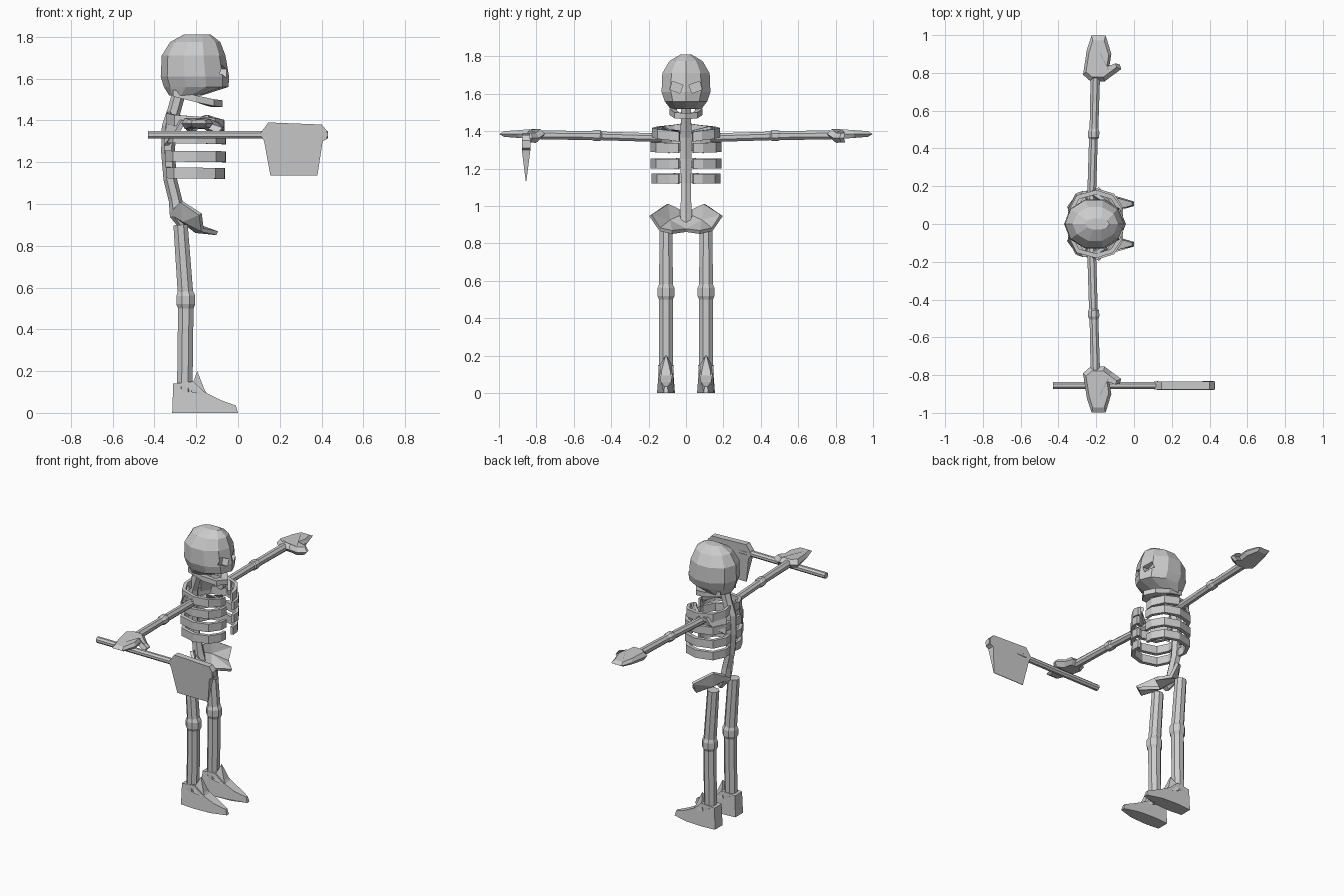
import bpy, bmesh, math
from mathutils import Vector

if "Cube" in bpy.data.objects:
    bpy.data.objects.remove(bpy.data.objects["Cube"])

bone = bpy.data.materials.new("bone_grey")
bone.diffuse_color = (0.6, 0.6, 0.6, 1)
bone.use_nodes = True
bone.node_tree.nodes["Principled BSDF"].inputs["Base Color"].default_value = bone.diffuse_color


def finish(name, verts, faces):
    me = bpy.data.meshes.new(name)
    me.from_pydata([tuple(v) for v in verts], [], faces)
    bm = bmesh.new()
    bm.from_mesh(me)
    bmesh.ops.recalc_face_normals(bm, faces=bm.faces)
    bm.to_mesh(me)
    bm.free()
    me.materials.append(bone)
    ob = bpy.data.objects.new(name, me)
    bpy.context.collection.objects.link(ob)
    return ob


def loft(name, rings):
    """Skin equal-length rings and cap both ends."""
    n, verts = len(rings[0]), [p for r in rings for p in r]
    faces = [(k * n + i, k * n + (i + 1) % n, (k + 1) * n + (i + 1) % n, (k + 1) * n + i)
             for k in range(len(rings) - 1) for i in range(n)]
    faces += [tuple(range(n)), tuple(range(len(verts) - n, len(verts)))]
    return finish(name, verts, faces)


def tube(name, path, radii, n=8):
    pts = [Vector(p) for p in path]
    rings = []
    for i, p in enumerate(pts):
        d = (pts[min(i + 1, len(pts) - 1)] - pts[max(i - 1, 0)]).normalized()
        u = d.cross(Vector((1, 0, 0)) if abs(d.x) < 0.7 else Vector((0, 1, 0))).normalized()
        v = d.cross(u)
        rings.append([p + radii[i] * (u * math.cos(a) + v * math.sin(a))
                      for a in [math.tau * (k + 0.5) / n for k in range(n)]])
    return loft(name, rings)


def slab(name, profile, y):
    """Side profile of (x, z, half width) points, centred on y."""
    return loft(name, [[(x, y + s * w, z) for x, z, w in profile] for s in (1, -1)])


def band(name, path, height, inner):
    """Flat band through (x, y, z) points with its inside edge pulled to the body axis."""
    h, rings = height / 2, []
    for x, y, z in path:
        xi, yi = -0.2 + (x + 0.2) * inner, y * inner
        rings.append([(x, y, z - h), (x, y, z + h), (xi, yi, z + h), (xi, yi, z - h)])
    return loft(name, rings)


# skull: (z, back x, front x, half width)
SKULL = [(1.81, -0.26, -0.13, 0.03), (1.775, -0.325, -0.085, 0.09), (1.71, -0.365, -0.06, 0.128),
         (1.61, -0.37, -0.043, 0.132), (1.56, -0.355, -0.045, 0.115), (1.52, -0.33, -0.17, 0.085)]
skull = loft("skull", [[((b + f) / 2 + (f - b) / 2 * math.cos(math.tau * k / 10),
                         w * 1.04 * math.sin(math.tau * k / 10), z) for k in range(10)]
                       for z, b, f, w in SKULL])

# eye sockets
cutters = []
for s in (1, -1):
    bpy.ops.mesh.primitive_cube_add(size=1, location=(-0.06, s * 0.052, 1.635), rotation=(s * 0.35, 0, 0))
    c = bpy.context.object
    c.name = "eye_cutter"
    c.scale = (0.075, 0.06, 0.046)
    c.hide_render = True
    m = skull.modifiers.new("socket", 'BOOLEAN')
    m.operation, m.object, m.solver = 'DIFFERENCE', c, 'EXACT'
    cutters.append(c)
dg = bpy.context.evaluated_depsgraph_get()
cut = bpy.data.meshes.new_from_object(skull.evaluated_get(dg))
skull.modifiers.clear()
skull.data = cut
skull.data.materials.clear()
skull.data.materials.append(bone)
for c in cutters:
    bpy.data.objects.remove(c)

# jaw
side = [(-0.31, 0.08, 1.53), (-0.2, 0.088, 1.503), (-0.115, 0.062, 1.485)]
band("jaw", side + [(-0.075, 0, 1.48)] + [(x, -y, z) for x, y, z in reversed(side)], 0.032, 0.6)

# spine and neck
tube("spine", [(-0.28, 0, 1.54), (-0.305, 0, 1.45), (-0.33, 0, 1.37), (-0.335, 0, 1.25), (-0.325, 0, 1.12),
               (-0.30, 0, 1.02), (-0.29, 0, 0.95), (-0.25, 0, 0.88)],
     [0.032, 0.032, 0.035, 0.033, 0.032, 0.032, 0.038, 0.02], 6)

# blade and handle of the axe, held on the -y side
tube("axe_handle", [(-0.43, -0.855, 1.331), (0.43, -0.855, 1.331)], [0.02, 0.02], 8)
slab("axe_head", [(0.105, 1.335, 0.02), (0.145, 1.39, 0.02), (0.40, 1.38, 0.02), (0.425, 1.35, 0.023),
                  (0.425, 1.31, 0.023), (0.405, 1.30, 0.023), (0.38, 1.135, 0.002),
                  (0.155, 1.135, 0.002), (0.125, 1.30, 0.023)], -0.855)

HAND = [(-0.23, 0.755), (-0.27, 0.79), (-0.25, 0.92), (-0.225, 0.998), (-0.15, 0.998), (-0.12, 0.9),
        (-0.132, 0.825), (-0.075, 0.845), (-0.068, 0.82), (-0.115, 0.785), (-0.155, 0.755)]

for s, tag in ((1, "left"), (-1, "right")):
    # ribs: (back z, front z, depth scale)
    for i, (zb, zf, k) in enumerate([(1.15, 1.145, 0.97), (1.23, 1.225, 1), (1.32, 1.31, 1), (1.415, 1.37, 0.95)]):
        plan = [(-0.345, 0.02), (-0.35, 0.08), (-0.31, 0.16), (-0.2, 0.19), (-0.105, 0.16), (-0.06, 0.09), (-0.058, 0.04)]
        band(f"{tag}_rib_{i}", [(-0.2 + (x + 0.2) * k, s * y * k, zb + (zf - zb) * j / 6)
                                for j, (x, y) in enumerate(plan)], 0.052, 0.87)

    # shoulder blade and collar bone
    loft(f"{tag}_shoulder_blade", [[(x - 0.29, s * 0.06, 1.41), (x - 0.22, s * 0.175, 1.40),
                                    (x - 0.25, s * 0.165, 1.35), (x - 0.305, s * 0.09, 1.28)] for x in (-0.05, -0.025)])
    tube(f"{tag}_collar_bone", [(-0.09, s * 0.04, 1.39), (-0.15, s * 0.12, 1.41), (-0.22, s * 0.17, 1.385)],
         [0.018, 0.018, 0.018], 6)

    # arm with elbow
    tube(f"{tag}_arm", [(-0.225, s * 0.13, 1.365), (-0.215, s * 0.45, 1.375), (-0.214, s * 0.46, 1.376),
                        (-0.213, s * 0.49, 1.377), (-0.212, s * 0.505, 1.377), (-0.205, s * 0.775, 1.38)],
         [0.025, 0.025, 0.032, 0.032, 0.025, 0.027], 8)

    # mitten hand, thinner towards the fingertips
    rings = []
    for side_z, k in ((-1, 0.8), (0, 1), (1, 0.8)):
        rings.append([(-0.19 + (x + 0.19) * k, s * (0.87 + (y - 0.87) * k),
                       1.385 - (0.02 if x > -0.12 else 0) + side_z * (0.027 - 0.06 * max(0, y - 0.8)))
                      for x, y in HAND])
    loft(f"{tag}_hand", rings)

    # pelvis wing, a shallow bowl
    P = [(-0.32, 0, 0.96), (-0.27, 0.10, 1.01), (-0.18, 0.19, 0.95), (-0.17, 0.14, 0.875),
         (-0.10, 0.075, 0.86), (-0.2, 0, 0.87), (-0.26, 0.09, 0.92)]
    wing = finish(f"{tag}_pelvis", [(x, s * y, z) for x, y, z in P],
                  [(i, (i + 1) % 6, 6) for i in range(6)])
    so = wing.modifiers.new("thickness", 'SOLIDIFY')
    so.thickness, so.offset = 0.02, 0

    # leg with knee
    y = s * 0.107
    tube(f"{tag}_leg", [(-0.275, y, 0.90), (-0.252, y, 0.58), (-0.25, y, 0.56), (-0.25, y, 0.52),
                        (-0.25, y, 0.50), (-0.255, y, 0.1)], [0.037, 0.04, 0.049, 0.049, 0.04, 0.04], 8)

    # foot and its pointed tongue
    slab(f"{tag}_foot", [(-0.315, 0, 0.04), (-0.31, 0.14, 0.037), (-0.215, 0.15, 0.042), (-0.16, 0.1, 0.035),
                         (-0.08, 0.06, 0.028), (-0.01, 0.035, 0.008), (0, 0, 0.012), (-0.1, 0, 0.042),
                         (-0.22, 0, 0.048)], y)
    slab(f"{tag}_foot_tongue", [(-0.225, 0.1, 0.042), (-0.215, 0.145, 0.036), (-0.195, 0.2, 0.003), (-0.16, 0.11, 0.025),
                                (-0.14, 0.08, 0.025)], y)
